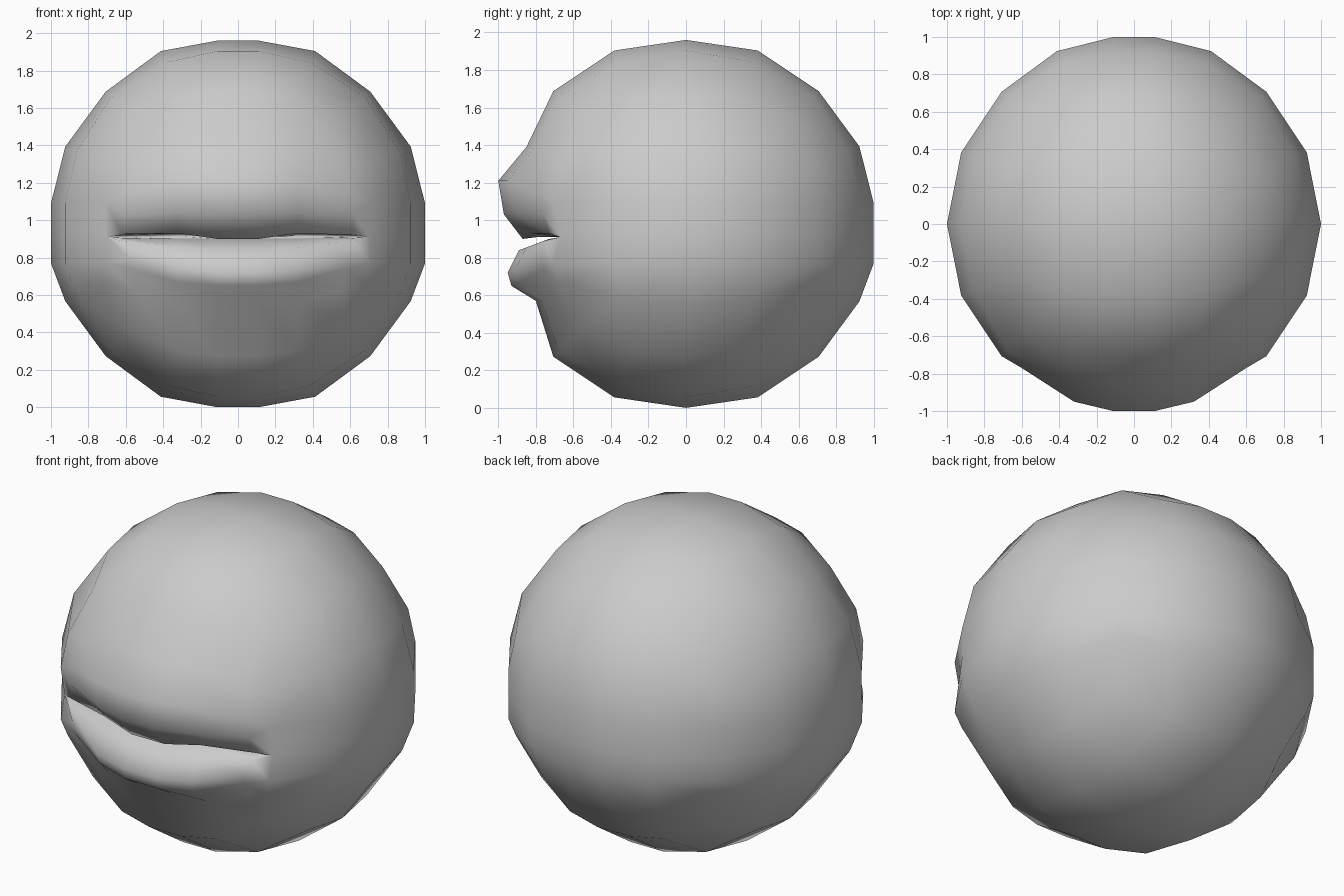
import bpy, bmesh, math

if "Cube" in bpy.data.objects:
    bpy.data.objects.remove(bpy.data.objects["Cube"])

CZ = 0.98                      # height of the ball's centre
T = math.tan(math.pi / 8)      # even angular steps on each cube side
# grid steps per axis: (cube coordinate, fixed offset for the split middle loops)
X = [(-1, None), (-T, None), (0, -.11), (0, .11), (T, None), (1, None)]
Y = [(-1, None), (-T, None), (0, None), (T, None), (1, None)]
Z = [(-1, None), (-T, None), (0, -.21), (0, -.07), (0, .11), (T, None), (1, None)]
LO, HI = (-1, None), (1, None)


def ball_point(x, y, z):
    """Cube grid position pushed out to the ball."""
    n = math.sqrt(x[0] ** 2 + y[0] ** 2 + z[0] ** 2)
    p = [x[0] / n, y[0] / n, z[0] / n]
    for i, step in ((0, x), (2, z)):
        if step[1] is not None:
            p[i] = step[1]
        elif abs(p[i]) < .5:
            p[i] += math.copysign(.03, p[i])
    if z[1] == -.07 and y[0] == -1 and abs(x[0]) == 1:
        p[1] = -.67            # mouth corners sit slightly inward
    return (p[0], p[1], CZ + max(-.98, min(.98, p[2])))


def add_grid(bm, rows):
    vs = [[bm.verts.new(p) for p in row] for row in rows]
    for a, b in zip(vs, vs[1:]):
        for i in range(len(a) - 1):
            bm.faces.new((a[i], a[i + 1], b[i + 1], b[i]))


bm = bmesh.new()
# plain sides of the ball: top, bottom, left, right, back
for end in (LO, HI):
    add_grid(bm, [[ball_point(x, y, end) for x in X] for y in Y])
    add_grid(bm, [[ball_point(end, y, z) for y in Y] for z in Z])
add_grid(bm, [[ball_point(x, HI, z) for x in X] for z in Z])

# lip section profiles (x, y, z), top to bottom: middle, quarter and end
middle = [(.11, -.85, 1.39), (.11, -1.0, 1.21), (.11, -.97, 1.03), (.11, -.87, .90),
          (.11, -.79, .91), (.11, -.62, .91), (.11, -.73, .90), (.11, -.89, .84),
          (.11, -.95, .72), (.11, -.93, .65), (.11, -.80, .57)]
quarter = [(.34, -.81, 1.38), (.32, -.95, 1.21), (.32, -.92, 1.04), (.32, -.82, .93),
           (.32, -.76, .93), (.32, -.61, .915), (.32, -.71, .90), (.32, -.85, .855),
           (.32, -.91, .74), (.32, -.88, .67), (.34, -.77, .57)]
end = [(.56, -.74, 1.32), (.60, -.77, 1.14), (.61, -.76, 1.03), (.62, -.73, .93),
       (.62, -.71, .92), (.60, -.63, .91), (.62, -.70, .905), (.62, -.755, .89),
       (.58, -.77, .80), (.57, -.76, .74), (.55, -.70, .62)]


def column(profile, step):
    return [ball_point(step, LO, HI)] + profile + [ball_point(step, LO, LO)]


# outer edge follows the ball, with the lip rows closing at the mouth corner
edge_steps = [Z[6], Z[5], Z[4], Z[4]] + [Z[3]] * 5 + [Z[2], Z[2], Z[1], Z[0]]
half = [column(middle, X[3]), column(quarter, X[4]), column(end, HI),
        [ball_point(HI, LO, z) for z in edge_steps]]
mirrored = [[(-x, y, z) for x, y, z in col] for col in reversed(half)]
add_grid(bm, mirrored + half)

bmesh.ops.remove_doubles(bm, verts=bm.verts, dist=.0005)
bmesh.ops.recalc_face_normals(bm, faces=bm.faces)
for f in bm.faces:
    f.smooth = True

mesh = bpy.data.meshes.new("ball_with_lips")
bm.to_mesh(mesh)
bm.free()
ball = bpy.data.objects.new("ball_with_lips", mesh)
bpy.context.collection.objects.link(ball)

grey = bpy.data.materials.new("light_grey")
grey.diffuse_color = (.6, .6, .6, 1)
grey.use_nodes = True
grey.node_tree.nodes["Principled BSDF"].inputs["Base Color"].default_value = grey.diffuse_color
mesh.materials.append(grey)
